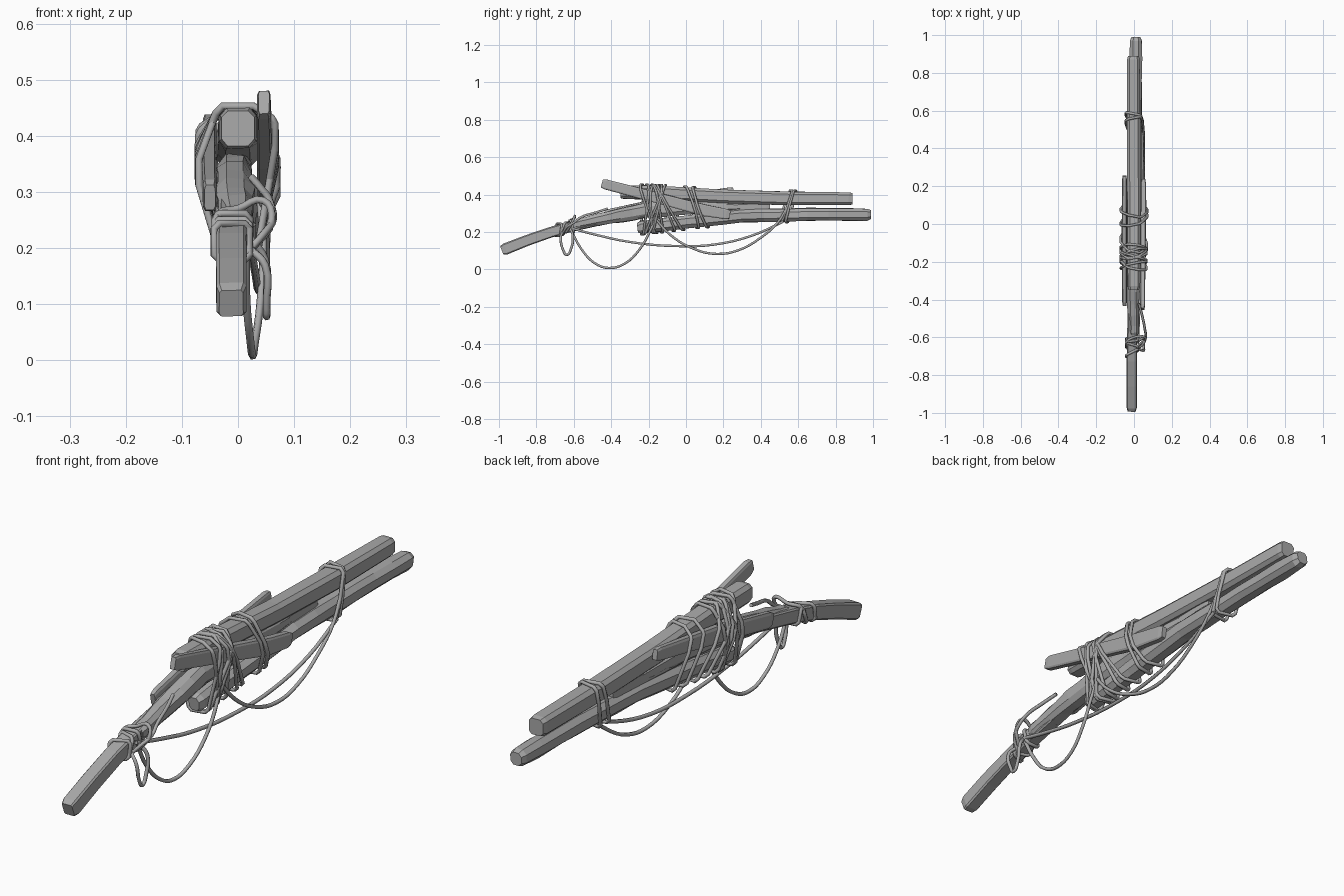
import bpy, bmesh, math, random
from mathutils import Vector, geometry

random.seed(4)
cube = bpy.data.objects.get("Cube")
if cube:
    bpy.data.objects.remove(cube, do_unlink=True)

grey = bpy.data.materials.new("plain grey")
grey.use_nodes = True
grey.diffuse_color = (0.4, 0.4, 0.4, 1)
grey.node_tree.nodes["Principled BSDF"].inputs["Base Color"].default_value = (0.4, 0.4, 0.4, 1)
ROPE = 0.007


def add_object(name, mesh):
    ob = bpy.data.objects.new(name, mesh)
    bpy.context.collection.objects.link(ob)
    mesh.materials.clear()
    mesh.materials.append(grey)
    return ob


def section(w, h, k):
    """Chamfered rectangle; k near 1 is square, near 0.4 is an octagon."""
    return [(w, -h * k), (w, h * k), (w * k, h), (-w * k, h),
            (-w, h * k), (-w, -h * k), (-w * k, -h), (w * k, -h)]


def at(path, y):
    """Centre and half sizes of a stick at a given y, or None past its ends."""
    for a, b in zip(path, path[1:]):
        if a[1] <= y <= b[1]:
            t = (y - a[1]) / (b[1] - a[1])
            return [p + (q - p) * t for p, q in zip(a, b)]


def stick(name, path, k, rough=0.0, steps=1, tip=0.8):
    """Sweep a chamfered section along a path of (x, y, z, half width, half height)."""
    rings = []
    for i in range((len(path) - 1) * steps + 1):
        a = path[min(i // steps, len(path) - 2)]
        b = path[min(i // steps, len(path) - 2) + 1]
        t = i / steps - path.index(a)
        rings.append([p + (q - p) * t for p, q in zip(a, b)])
    # narrow extra rings round off the two ends
    for end, nxt in ((0, 1), (-1, -2)):
        e, n = rings[end], rings[nxt]
        f = 0.02 / abs(n[1] - e[1])
        inner = [p + (q - p) * f for p, q in zip(e, n)]
        rings[end] = e[:3] + [e[3] * tip, e[4] * tip]
        rings.insert(1 if end == 0 else len(rings) - 1, inner)
    bm = bmesh.new()
    loops = []
    for i, (x, y, z, w, h) in enumerate(rings):
        a, b = rings[max(i - 1, 0)], rings[min(i + 1, len(rings) - 1)]
        d = Vector((b[0] - a[0], b[1] - a[1], b[2] - a[2])).normalized()
        up = Vector((1, 0, 0)).cross(d).normalized()
        side = d.cross(up)
        loop = []
        for u, v in section(w, h, k):
            s = 1 + random.uniform(-rough, rough)
            loop.append(bm.verts.new(Vector((x, y, z)) + side * u * s + up * v * s))
        loops.append(loop)
    for a, b in zip(loops, loops[1:]):
        for j in range(8):
            bm.faces.new((a[j], a[(j + 1) % 8], b[(j + 1) % 8], b[j]))
    bm.faces.new(loops[0])
    bm.faces.new(loops[-1])
    bmesh.ops.recalc_face_normals(bm, faces=bm.faces)
    mesh = bpy.data.meshes.new(name)
    bm.to_mesh(mesh)
    bm.free()
    add_object(name, mesh)
    return path


def rope(name, points, closed=False, smooth=True):
    """Round cord through the given points."""
    curve = bpy.data.curves.new(name, "CURVE")
    curve.dimensions = "3D"
    curve.bevel_depth = ROPE
    curve.bevel_resolution = 1
    curve.resolution_u = 4
    if smooth:
        sp = curve.splines.new("BEZIER")
        sp.bezier_points.add(len(points) - 1)
        for bp, p in zip(sp.bezier_points, points):
            bp.co = p
            bp.handle_left_type = bp.handle_right_type = "AUTO"
    else:
        sp = curve.splines.new("POLY")
        sp.points.add(len(points) - 1)
        for bp, p in zip(sp.points, points):
            bp.co = (*p, 1)
    sp.use_cyclic_u = closed
    curve.use_fill_caps = True
    temp = bpy.data.objects.new("temp", curve)
    bpy.context.collection.objects.link(temp)
    deps = bpy.context.evaluated_depsgraph_get()
    mesh = bpy.data.meshes.new_from_object(temp.evaluated_get(deps))
    bpy.data.objects.remove(temp, do_unlink=True)
    ob = add_object(name, mesh)
    for f in mesh.polygons:
        f.use_smooth = True
    return ob


def wrap(name, sticks, y, slant=0.0, twist=0.0):
    """Tight rope ring: the hull of the stick sections around one slanted plane."""
    pts = []
    for path in sticks:
        c = at(path, y)
        c = c and (at(path, y + slant * (c[2] - 0.33)) or c)
        if c:
            pts += [(c[0] + u, c[2] + v)
                    for u, v in section(c[3] + ROPE * 0.7, c[4] + ROPE * 0.7, 0.7)]
    hull = [pts[i] for i in geometry.convex_hull_2d([Vector(p) for p in pts])]
    rope(name, [(px, y + slant * (pz - 0.33) + twist * px, pz) for px, pz in hull],
         closed=True, smooth=False)


# Sticks
grip = stick("curved_grip", [
    (-0.012, -0.985, 0.102, 0.027, 0.031), (-0.012, -0.85, 0.155, 0.027, 0.029),
    (-0.012, -0.72, 0.2, 0.027, 0.028), (-0.01, -0.6, 0.232, 0.026, 0.027),
    (-0.01, -0.4, 0.275, 0.024, 0.026), (-0.005, -0.1, 0.32, 0.022, 0.026),
    (0, 0.45, 0.335, 0.018, 0.02)], 0.8, 0.02)
sleeve = stick("split_log", [
    (0, -0.59, 0.24, 0.026, 0.024), (-0.004, -0.42, 0.277, 0.033, 0.034),
    (-0.006, -0.22, 0.315, 0.031, 0.042), (-0.005, 0.05, 0.335, 0.028, 0.035),
    (0, 0.3, 0.335, 0.02, 0.02)], 0.5, 0.1, 3)
top = stick("upper_bar", [
    (0, -0.35, 0.414, 0.033, 0.036), (0, -0.15, 0.41, 0.035, 0.037),
    (0, 0.2, 0.39, 0.036, 0.036), (-0.002, 0.55, 0.38, 0.036, 0.036),
    (-0.003, 0.89, 0.378, 0.033, 0.034)], 0.62, 0.03, 1, 0.88)
low = stick("lower_log", [
    (0.0, -0.26, 0.222, 0.03, 0.034), (0.0, 0.0, 0.255, 0.036, 0.034),
    (0.004, 0.3, 0.285, 0.036, 0.034), (0.008, 0.65, 0.294, 0.034, 0.034),
    (0.01, 0.99, 0.294, 0.032, 0.032)], 0.48, 0.07, 3, 0.7)
right = stick("right_side_stick", [
    (0.046, -0.45, 0.46, 0.012, 0.026), (0.048, -0.1, 0.368, 0.014, 0.029),
    (0.05, 0.1, 0.316, 0.015, 0.031), (0.05, 0.235, 0.292, 0.012, 0.026)], 0.75, 0.04)
left = stick("left_side_stick", [
    (-0.05, -0.43, 0.29, 0.012, 0.028), (-0.052, -0.1, 0.36, 0.014, 0.03),
    (-0.05, 0.255, 0.418, 0.012, 0.023)], 0.7, 0.04, 2)
everything = [grip, sleeve, top, low, right, left]

# Central lashing
for i, (y, slant, twist) in enumerate([
        (-0.22, 0.1, 0.2), (-0.2, -0.3, -0.2), (-0.18, 0.35, 0.3), (-0.17, 0.0, -0.3),
        (-0.155, -0.2, 0.2), (-0.14, 0.25, -0.1), (-0.12, -0.45, 0.2),
        (-0.08, -0.55, -0.2), (0.03, -0.3, 0.2), (0.08, -0.35, -0.2)]):
    wrap(f"centre_wrap_{i}", everything, y, slant, twist)

# Rear and grip lashings
for i, (y, slant) in enumerate([(0.53, 0.35), (0.56, 0.25)]):
    wrap(f"rear_wrap_{i}", [top, low], y, slant, 0.2 - 0.4 * i)
for i, (y, slant) in enumerate([(-0.66, 0.15), (-0.64, -0.3), (-0.61, 0.4)]):
    wrap(f"grip_wrap_{i}", [grip, sleeve], y, slant, 0.5 - 0.4 * i)

# Hanging cords
rope("grip_side_cord", [(0.025, -0.42, 0.325), (0.042, -0.48, 0.305), (0.058, -0.56, 0.28),
                        (0.062, -0.6, 0.25), (0.045, -0.64, 0.225), (0.01, -0.66, 0.185)])
rope("grip_over_cord", [(-0.034, -0.66, 0.2), (-0.036, -0.62, 0.26), (0.0, -0.6, 0.27),
                        (0.045, -0.595, 0.285), (0.06, -0.61, 0.25), (0.025, -0.64, 0.2)])
rope("small_hanging_loop", [(0.02, -0.66, 0.2), (0.048, -0.67, 0.17), (0.051, -0.655, 0.1),
                            (0.051, -0.638, 0.078), (0.051, -0.615, 0.11),
                            (0.048, -0.605, 0.18), (0.02, -0.62, 0.22)])
rope("front_hanging_cord", [(0.015, -0.62, 0.22), (0.015, -0.56, 0.11), (0.022, -0.49, 0.035),
                            (0.026, -0.415, 0.008), (0.03, -0.33, 0.03),
                            (0.04, -0.25, 0.105), (0.045, -0.19, 0.21), (0.04, -0.16, 0.28)])
rope("long_sagging_cord", [(0.02, -0.63, 0.225), (0.025, -0.5, 0.19), (0.032, -0.3, 0.147),
                           (0.036, -0.05, 0.125), (0.04, 0.15, 0.133),
                           (0.045, 0.35, 0.18), (0.045, 0.52, 0.255)])
rope("rear_hanging_cord", [(0.045, -0.17, 0.28), (0.05, -0.09, 0.19), (0.05, 0.03, 0.115),
                           (0.05, 0.16, 0.083), (0.05, 0.28, 0.103),
                           (0.05, 0.4, 0.17), (0.05, 0.49, 0.25), (0.045, 0.54, 0.33)])
